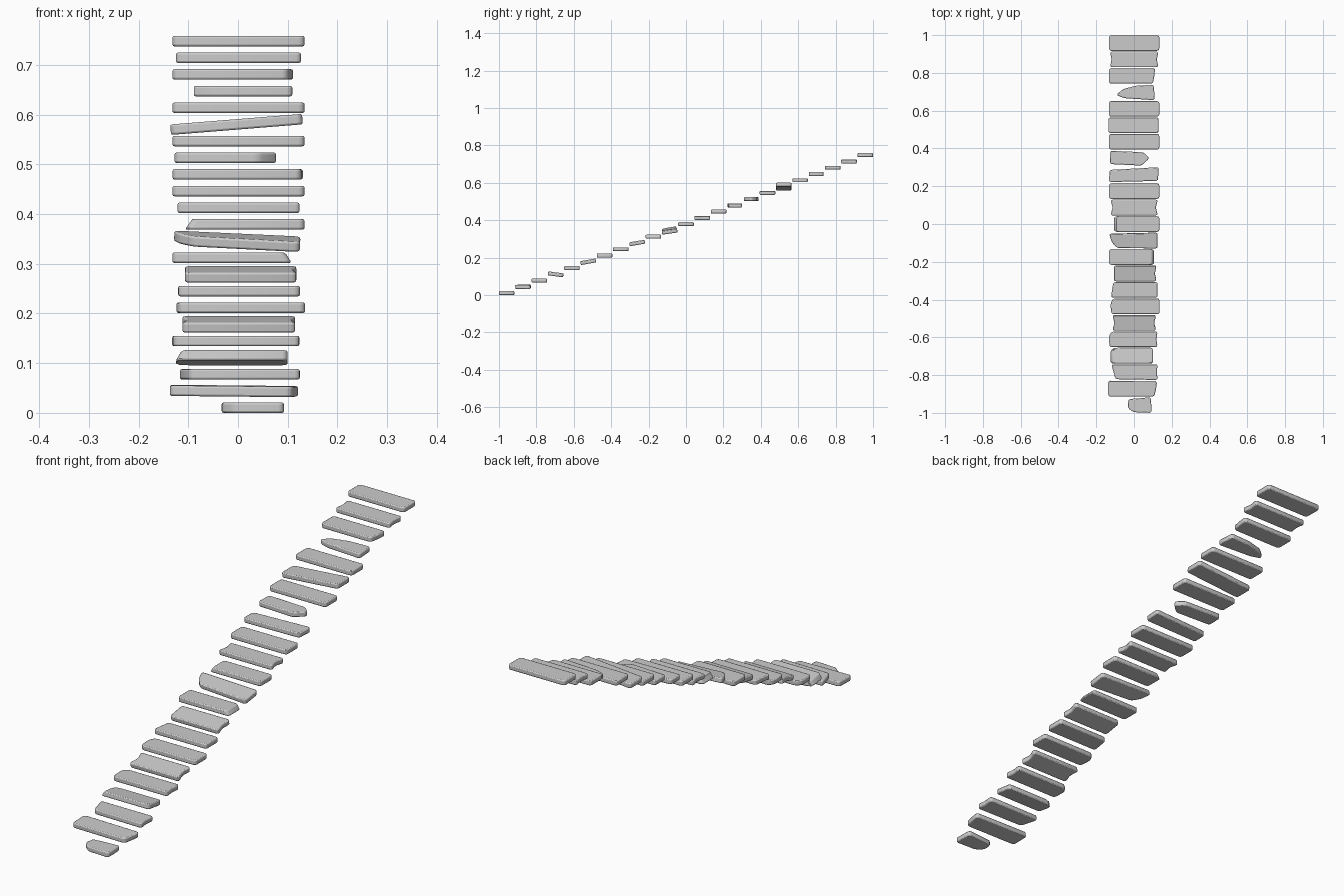
import bpy, bmesh
from mathutils import Matrix

if "Cube" in bpy.data.objects:
    bpy.data.objects.remove(bpy.data.objects["Cube"])

HALF_D, THICK = 0.0415, 0.021


def stone(i, left, right, pitch=0, roll=0, lean_l=0, lean_r=0):
    """left/right: end outlines as (x, v), front to back, v from -1 to 1."""
    outline = list(right) + list(reversed(left))
    bm = bmesh.new()
    face = bm.faces.new([bm.verts.new((x, v * HALF_D, -THICK / 2)) for x, v in outline])
    up = bmesh.ops.extrude_face_region(bm, geom=[face])['geom']
    mid = sum(p[0] for p in outline) / len(outline)
    for v in up:
        if isinstance(v, bmesh.types.BMVert):
            v.co.z = THICK / 2
            v.co.x += lean_l if v.co.x < mid else lean_r
    bmesh.ops.recalc_face_normals(bm, faces=bm.faces)
    # round the corners of the outline
    upright = [e for e in bm.edges if abs(e.verts[0].co.z - e.verts[1].co.z) > 0.01]
    bmesh.ops.bevel(bm, geom=upright, offset=0.012, offset_type='OFFSET', segments=3,
                    profile=0.5, affect='EDGES', clamp_overlap=True)
    cx = (min(p[0] for p in outline) + max(p[0] for p in outline)) / 2
    rot = Matrix.Rotation(roll, 4, 'Y') @ Matrix.Rotation(pitch, 4, 'X')
    shift = Matrix.Translation((cx, 0, 0))
    bm.transform(shift @ rot @ shift.inverted())
    me = bpy.data.meshes.new(f"step_{i + 1:02d}")
    bm.to_mesh(me)
    bm.free()
    ob = bpy.data.objects.new(me.name, me)
    ob.location = (0, -0.9585 + 0.08714 * i, 0.0105 + 0.03352 * i)
    bpy.context.collection.objects.link(ob)
    # soften the top and bottom rims
    bev = ob.modifiers.new("rim", 'BEVEL')
    bev.width, bev.segments = 0.004, 2
    bev.limit_method, bev.angle_limit = 'ANGLE', 1.0
    bev.use_clamp_overlap = False
    bpy.ops.object.select_all(action='DESELECT')
    ob.select_set(True)
    bpy.context.view_layer.objects.active = ob
    bpy.ops.object.shade_smooth_by_angle(angle=0.7)


def flat(x):
    return [(x, -1), (x, 1)]


def hollow(x, d=0.012):
    s = 1 if x > 0 else -1
    return [(x, -1), (x - s * d, 0), (x, 1)]


# steps from the bottom up: left end, right end, then tilts and sloped breaks
steps = [
    ([(-0.005, -0.9), (-0.034, -0.3), (-0.03, 0.75)], [(0.093, -1), (0.09, 1)], {}),
    (flat(-0.137), [(0.108, -1), (0.118, 0.1), (0.122, 0.95)], dict(pitch=0.02, roll=0.01)),
    ([(-0.098, -0.9), (-0.12, 1)], hollow(0.126, 0.006), {}),
    ([(-0.125, -1), (-0.127, 0.6), (-0.11, 1)], flat(0.1), dict(pitch=-0.13, lean_l=0.012)),
    ([(-0.13, -1), (-0.133, 0.5), (-0.115, 1)], hollow(0.125, 0.006), {}),
    (hollow(-0.115), hollow(0.118), dict(pitch=0.17)),
    ([(-0.12, -1), (-0.125, 0.3), (-0.112, 1)], flat(0.135), {}),
    ([(-0.122, -1), (-0.11, 1)], flat(0.125), {}),
    (flat(-0.107), hollow(0.12, 0.01), dict(pitch=0.17)),
    (flat(-0.132), flat(0.108), dict(lean_r=-0.013)),
    ([(-0.09, -0.95), (-0.118, -0.2), (-0.132, 0.85)], flat(0.125),
     dict(pitch=0.14, roll=0.05)),
    (flat(-0.107), flat(0.134), dict(lean_l=0.015)),
    (hollow(-0.125), hollow(0.127), {}),
    (flat(-0.132), flat(0.134), {}),
    ([(-0.132, -0.95), (-0.13, 0.6)], [(0.127, -0.8), (0.131, 0.95)], {}),
    ([(-0.128, -0.75), (-0.126, 0.95)],
     [(0.04, -0.95), (0.082, 0), (0.05, 0.75)], {}),
    (flat(-0.132), flat(0.134), {}),
    (flat(-0.136), flat(0.13), dict(roll=-0.08)),
    (flat(-0.132), flat(0.134), {}),
    ([(-0.05, -0.75), (-0.095, -0.35), (-0.06, 0.4), (0.01, 0.85)],
     [(0.11, -1), (0.105, 0.95)], {}),
    (flat(-0.132), [(0.1, -1), (0.108, 0), (0.112, 1)], {}),
    (hollow(-0.127, 0.008), hollow(0.129, 0.008), {}),
    (flat(-0.132), flat(0.134), {}),
]
for i, (l, r, kw) in enumerate(steps):
    stone(i, l, r, **kw)
